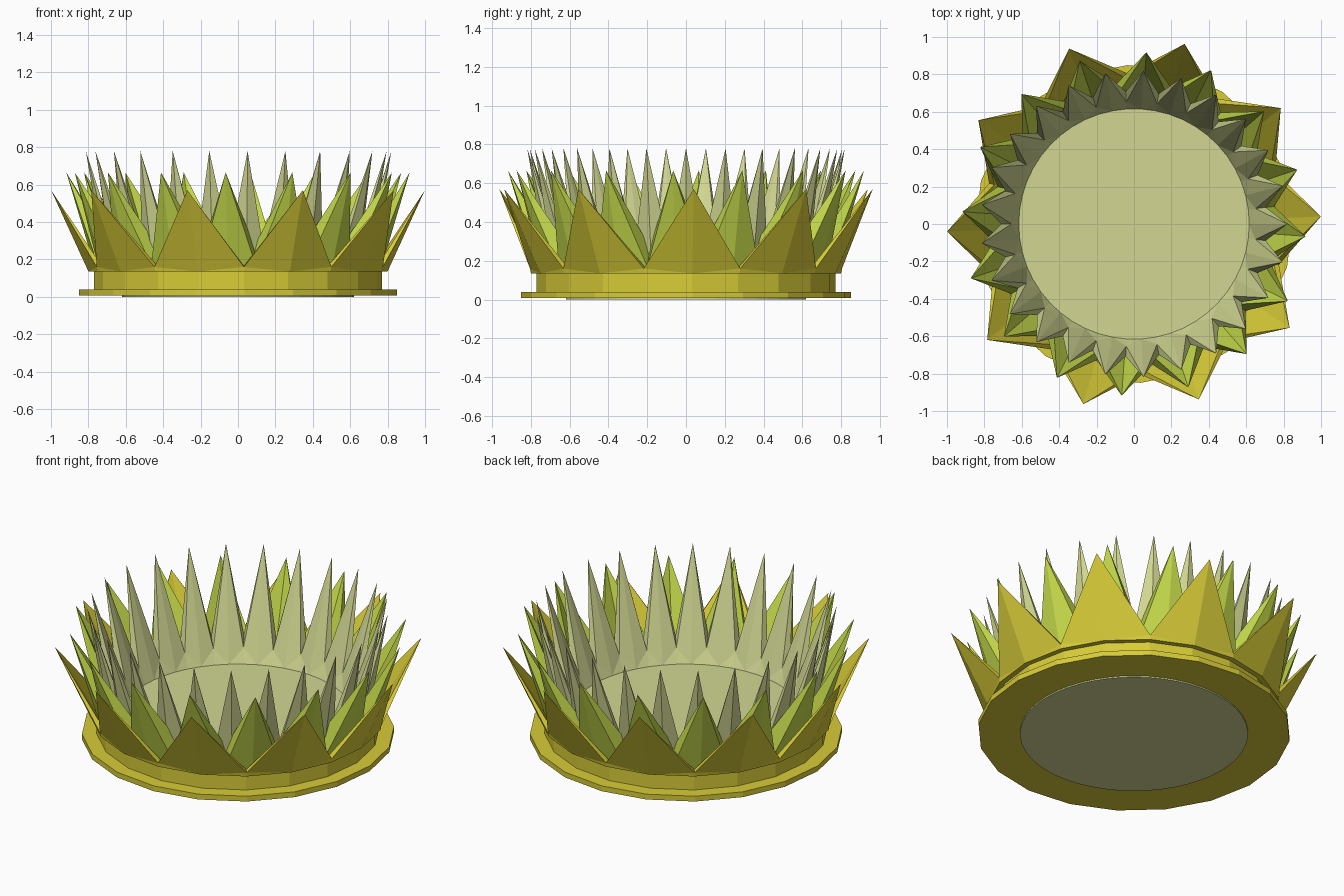
import bpy, bmesh, math
from math import cos, sin, pi, radians

if "Cube" in bpy.data.objects:
    bpy.data.objects.remove(bpy.data.objects["Cube"])


def material(name, hex_rgb):
    def lin(c):
        c /= 255
        return c / 12.92 if c <= 0.04045 else ((c + 0.055) / 1.055) ** 2.4
    m = bpy.data.materials.new(name)
    m.diffuse_color = [lin(int(hex_rgb[i:i + 2], 16)) for i in (0, 2, 4)] + [1.0]
    m.use_nodes = True
    m.node_tree.nodes["Principled BSDF"].inputs["Base Color"].default_value = m.diffuse_color
    return m


YELLOW = material("golden yellow", "D8CC38")
GREEN = material("lime green", "C4D84A")
PALE = material("pale sage", "D2D792")


def finish(bm, name, mat):
    bmesh.ops.recalc_face_normals(bm, faces=bm.faces)
    me = bpy.data.meshes.new(name)
    bm.to_mesh(me)
    bm.free()
    me.materials.append(mat)
    ob = bpy.data.objects.new(name, me)
    bpy.context.collection.objects.link(ob)
    return ob


def lathe(name, profile, sides, offset, mat):
    """Solid of revolution with flat caps at both ends."""
    bm = bmesh.new()
    rings = [[bm.verts.new((r * cos(offset + 2 * pi * i / sides),
                            r * sin(offset + 2 * pi * i / sides), z))
              for i in range(sides)] for r, z in profile]
    for a, b in zip(rings, rings[1:]):
        for i in range(sides):
            j = (i + 1) % sides
            bm.faces.new((a[i], a[j], b[j], b[i]))
    bm.faces.new(rings[0])
    bm.faces.new(rings[-1])
    return finish(bm, name, mat)


def spike_ring(name, count, offset, tip, base_out, valley_out, valley_in, base_in, mat):
    """Closed ring of faceted spikes; every point is (radius, height)."""
    bm = bmesh.new()
    step = 2 * pi / count

    def ring(p, shift):
        return [bm.verts.new((p[0] * cos(offset + (i + shift) * step),
                              p[0] * sin(offset + (i + shift) * step), p[1]))
                for i in range(count)]

    tips = ring(tip, 0)
    vo, vi = ring(valley_out, 0.5), ring(valley_in, 0.5)
    bo, bo_mid = ring(base_out, 0.5), ring(base_out, 0)
    bi, bi_mid = ring(base_in, 0.5), ring(base_in, 0)
    for i in range(count):
        p = i - 1
        t = tips[i]
        # outer and inner faces, ridged down the middle
        for v, b, mid in ((vo, bo, bo_mid), (vi, bi, bi_mid)):
            for k in (p, i):
                bm.faces.new((t, v[k], mid[i]))
                bm.faces.new((v[k], b[k], mid[i]))
        # flanks running down to the valleys
        for k in (p, i):
            bm.faces.new((t, vo[k], vi[k]))
            # underside
            bm.faces.new((bo[k], bo_mid[i], bi_mid[i], bi[k]))
    return finish(bm, name, mat)


# stepped base with wide foot flange
lathe("base_flange", [(0.85, 0.008), (0.85, 0.04), (0.77, 0.04), (0.77, 0.137)],
      20, radians(2.3), YELLOW)
# raised floor disc, its underside showing below the flange
lathe("centre_disc", [(0.62, 0.0), (0.62, 0.15)], 50, 0, PALE)

# three nested rings of spikes, from outside in
spike_ring("outer_spikes", 10, radians(2.3), (1.0, 0.57),
           (0.80, 0.135), (0.805, 0.16), (0.775, 0.165), (0.75, 0.135), YELLOW)
spike_ring("middle_spikes", 16, radians(-4.1), (0.92, 0.665),
           (0.76, 0.13), (0.755, 0.17), (0.70, 0.27), (0.68, 0.13), GREEN)
spike_ring("inner_spikes", 25, 0, (0.82, 0.78),
           (0.71, 0.13), (0.71, 0.28), (0.655, 0.23), (0.615, 0.148), PALE)
